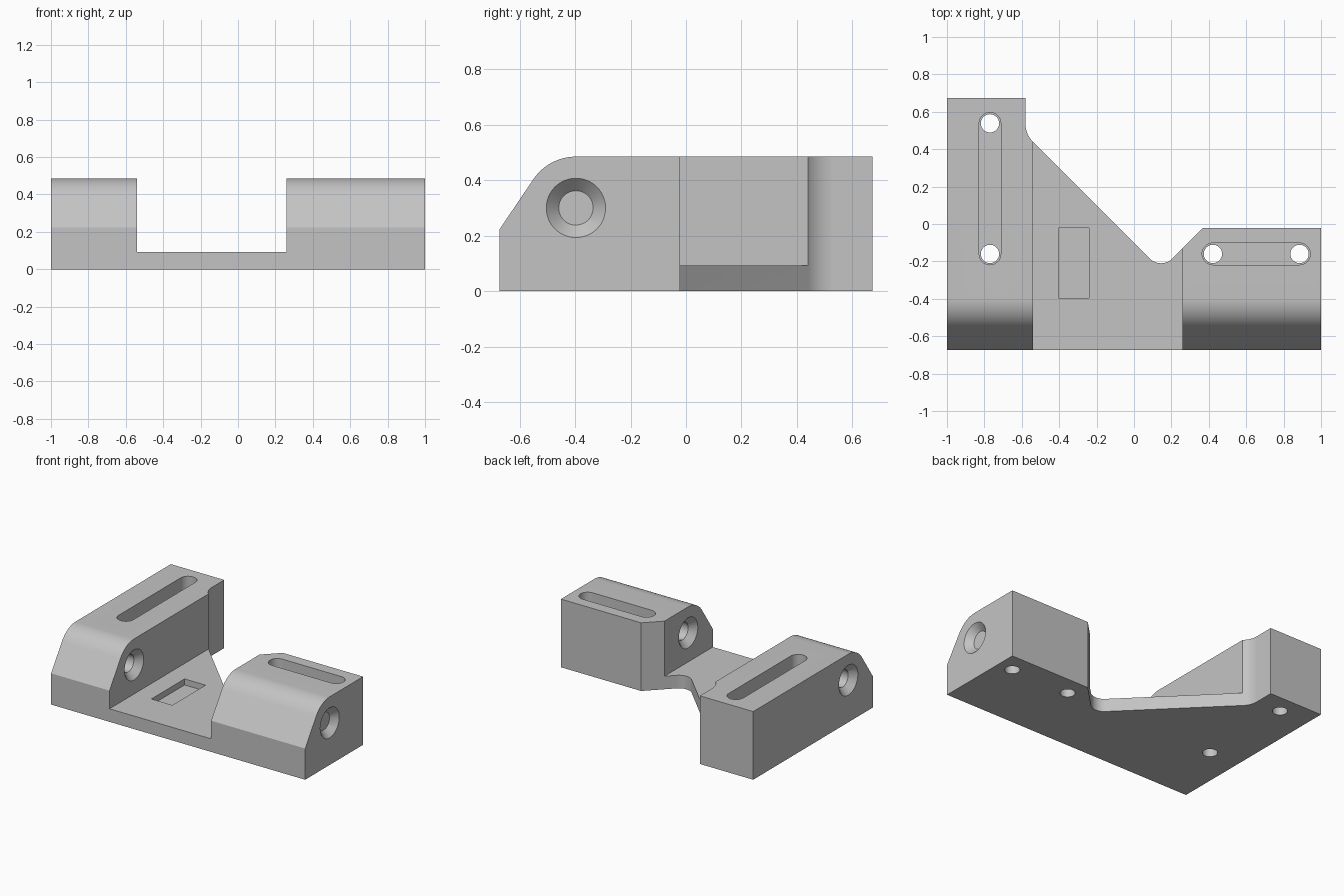
import bpy, bmesh
from math import sin, cos, pi, radians
from mathutils import Vector, Matrix

if "Cube" in bpy.data.objects:
    bpy.data.objects.remove(bpy.data.objects["Cube"])

DEPTH, TOP, PLATE = 0.673, 0.485, 0.093   # half depth, block height, web thickness
GAP = (-0.54, 0.26)                       # open span between the two blocks

grey = bpy.data.materials.new("plain_grey")
grey.use_nodes = True
grey.diffuse_color = (0.55, 0.55, 0.55, 1)
grey.node_tree.nodes["Principled BSDF"].inputs["Base Color"].default_value = grey.diffuse_color


def prism(name, points, low, high, place=lambda a, b, c: (a, b, c)):
    """Extrude a 2D outline from low to high; place maps it to x, y, z."""
    bm = bmesh.new()
    face = bm.faces.new([bm.verts.new(place(a, b, low)) for a, b in points])
    side = bmesh.ops.extrude_face_region(bm, geom=[face])["geom"]
    shift = Vector(place(0, 0, high)) - Vector(place(0, 0, low))
    bmesh.ops.translate(bm, vec=shift, verts=[v for v in side if isinstance(v, bmesh.types.BMVert)])
    return finish(name, bm)


def finish(name, bm):
    bmesh.ops.recalc_face_normals(bm, faces=bm.faces)
    mesh = bpy.data.meshes.new(name)
    bm.to_mesh(mesh)
    bm.free()
    mesh.materials.append(grey)
    obj = bpy.data.objects.new(name, mesh)
    bpy.context.collection.objects.link(obj)
    return obj


def box(name, x0, x1, y0, y1, z0, z1):
    return prism(name, [(x0, y0), (x1, y0), (x1, y1), (x0, y1)], z0, z1)


def arc(cx, cy, r, start, end, steps=16):
    angles = [radians(start + (end - start) * i / steps) for i in range(steps + 1)]
    return [(cx + r * cos(a), cy + r * sin(a)) for a in angles]


def cone(name, x, r1, r2, length):
    """Round cutter lying along x, centred on the cross bore."""
    bm = bmesh.new()
    bmesh.ops.create_cone(bm, cap_ends=True, segments=48, radius1=r1, radius2=r2, depth=length,
                          matrix=Matrix.Translation((x, -0.397, 0.3)) @ Matrix.Rotation(pi / 2, 4, "Y"))
    return finish(name, bm)


def combine(obj, cutter, operation="DIFFERENCE"):
    mod = obj.modifiers.new(cutter.name, "BOOLEAN")
    mod.operation, mod.solver, mod.object = operation, "EXACT", cutter
    bpy.context.view_layer.objects.active = obj
    bpy.ops.object.modifier_apply(modifier=mod.name)
    bpy.data.objects.remove(cutter)


# Plan outline with the two rounded inner corners
D = DEPTH
plan = [(-1, -D), (1, -D), (1, -0.022), (0.368, -0.022)]
plan += arc(0.145, -0.125, 0.085, 315, 225)
plan += arc(-0.45, 0.534, 0.13, 225, 180)
plan += [(-0.58, D), (-1, D)]
body = prism("bracket_body", plan, 0, TOP)

# Sloped and rounded front edge
side = [(-D, 0), (-D, 0.222)] + arc(-0.397, 0.3, TOP - 0.3, 146, 90) + [(D, TOP), (D, 0)]
combine(body, prism("side_profile", side, -1.1, 1.1, lambda a, b, c: (c, a, b)), "INTERSECT")

# Open span and shallow pocket in the web
combine(body, box("span_cutter", *GAP, -1, 1, PLATE, 1))
combine(body, box("pocket_cutter", -0.405, -0.24, -0.395, -0.022, 0.05, 0.3))

# Long slots, each with two screw holes through its floor
slots = [((-0.77, -0.16), (-0.77, 0.538)), ((0.422, -0.16), (0.885, -0.16))]
for (x0, y0), (x1, y1) in slots:
    turn = 90 if x0 == x1 else 0
    outline = arc(x0, y0, 0.058, 90 + turn, 270 + turn) + arc(x1, y1, 0.058, 270 + turn, 450 + turn)
    combine(body, prism("slot_cutter", outline, PLATE, 1))
    for x, y in ((x0, y0), (x1, y1)):
        combine(body, prism("screw_cutter", arc(x, y, 0.049, 0, 350, 35), -0.1, 0.2))

# Cross bore, countersunk on both ends of each block
combine(body, cone("bore_cutter", 0, 0.062, 0.062, 2.4))
WIDE, NARROW, SINK = 0.107, 0.062, 0.045
for x, out in ((-1, -1), (GAP[0], 1), (GAP[1], -1), (1, 1)):
    # extend slightly past the face so the cut is clean
    extra = 0.01
    flare = WIDE + extra * (WIDE - NARROW) / SINK
    radii = (flare, NARROW) if out < 0 else (NARROW, flare)
    combine(body, cone("countersink_cutter", x + out * (extra - SINK) / 2, *radii, SINK + extra))

bpy.ops.object.select_all(action="DESELECT")
body.select_set(True)
bpy.context.view_layer.objects.active = body
bpy.ops.object.shade_smooth_by_angle(angle=radians(25))
